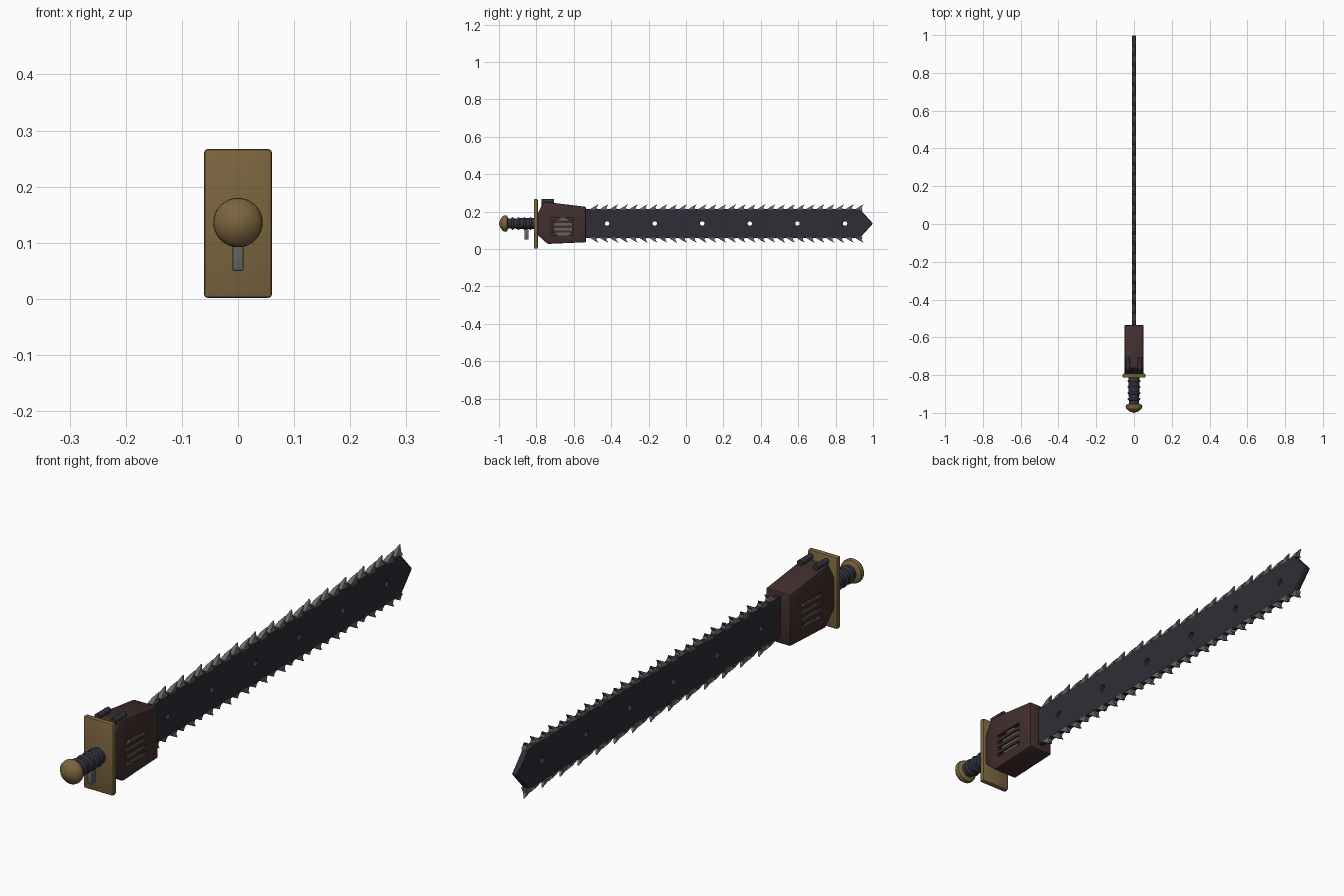
import bpy, bmesh, math
from mathutils import Matrix, Vector

cube = bpy.data.objects.get("Cube")
if cube:
    bpy.data.objects.remove(cube, do_unlink=True)

MID = 0.136  # height of the long axis


def material(name, rgb):
    m = bpy.data.materials.new(name)
    m.use_nodes = True
    m.diffuse_color = (*rgb, 1)
    m.node_tree.nodes["Principled BSDF"].inputs["Base Color"].default_value = (*rgb, 1)
    return m


BRASS = material("brass", (0.20, 0.13, 0.05))
MAROON = material("maroon casing", (0.055, 0.027, 0.027))
BLADE = material("dark blade steel", (0.027, 0.027, 0.038))
GRIP = material("dark grip", (0.03, 0.034, 0.046))
STEEL = material("worn steel", (0.13, 0.13, 0.12))


def finish(name, bm, mat, smooth=True):
    bmesh.ops.recalc_face_normals(bm, faces=bm.faces[:])
    mesh = bpy.data.meshes.new(name)
    bm.to_mesh(mesh)
    bm.free()
    ob = bpy.data.objects.new(name, mesh)
    bpy.context.collection.objects.link(ob)
    if mat:
        mesh.materials.append(mat)
    bpy.ops.object.select_all(action="DESELECT")
    ob.select_set(True)
    bpy.context.view_layer.objects.active = ob
    if smooth:
        bpy.ops.object.shade_smooth_by_angle(angle=math.radians(35))
    return ob


def add_box(bm, center, size):
    mat = Matrix.Translation(center) @ Matrix.Diagonal((*size, 1))
    bmesh.ops.create_cube(bm, size=1, matrix=mat)


def add_rod(bm, center, radius, length, axis, sides=24):
    turn = Vector((0, 0, 1)).rotation_difference(Vector(axis)).to_matrix().to_4x4()
    bmesh.ops.create_cone(bm, cap_ends=True, segments=sides, radius1=radius, radius2=radius,
                          depth=length, matrix=Matrix.Translation(center) @ turn)


def bevel_edges(bm, width, segments=2):
    bmesh.ops.bevel(bm, geom=bm.edges[:], offset=width, segments=segments,
                    affect="EDGES", profile=0.5)


def side_plate(bm, outline, half):
    """Extrude a (y, z) outline across x."""
    face = bm.faces.new([bm.verts.new((-half, y, z)) for y, z in outline])
    out = bmesh.ops.extrude_face_region(bm, geom=[face])
    moved = [v for v in out["geom"] if isinstance(v, bmesh.types.BMVert)]
    bmesh.ops.translate(bm, verts=moved, vec=(2 * half, 0, 0))


def lathe(name, profile, mat):
    """Spin (y, radius) points around the long axis."""
    bm = bmesh.new()
    verts = [bm.verts.new((0, y, MID + r)) for y, r in profile]
    edges = [bm.edges.new(pair) for pair in zip(verts, verts[1:])]
    bmesh.ops.spin(bm, geom=verts + edges, cent=(0, 0, MID), axis=(0, 1, 0),
                   angle=math.tau, steps=32)
    bmesh.ops.remove_doubles(bm, verts=bm.verts[:], dist=0.0001)
    return finish(name, bm, mat)


def cut(target, bm):
    cutter = finish("cutter", bm, None, False)
    cutter.hide_render = True
    mod = target.modifiers.new("cut", "BOOLEAN")
    mod.operation, mod.solver, mod.object = "DIFFERENCE", "EXACT", cutter
    bpy.ops.object.select_all(action="DESELECT")
    target.select_set(True)
    bpy.context.view_layer.objects.active = target
    bpy.ops.object.modifier_apply(modifier=mod.name)
    bpy.data.objects.remove(cutter, do_unlink=True)


# Pommel and grip
lathe("pommel", [(-1, 0), (-0.994, 0.02), (-0.983, 0.036), (-0.974, 0.043), (-0.966, 0.044),
                 (-0.958, 0.042), (-0.952, 0.031), (-0.946, 0)], BRASS)
lathe("grip", [(-0.955, 0), (-0.955, 0.027), (-0.8, 0.03), (-0.8, 0)], GRIP)
for i in range(4):
    y = -0.927 + i * 0.032
    arc = [(y - 0.007 * math.cos(math.pi * k / 6), 0.027 + 0.007 * math.sin(math.pi * k / 6))
           for k in range(7)]
    lathe(f"grip_ring_{i + 1}", arc, GRIP)

# Trigger
bm = bmesh.new()
add_box(bm, (0, -0.853, 0.079), (0.02, 0.022, 0.058))
bevel_edges(bm, 0.003)
finish("trigger", bm, STEEL)

# Hand guard
bm = bmesh.new()
add_box(bm, (0, -0.803, 0.1345), (0.121, 0.021, 0.265))
bevel_edges(bm, 0.006)
finish("hand_guard", bm, BRASS)

# Motor casing with slots cut into both sides
bm = bmesh.new()
side_plate(bm, [(-0.793, 0.19), (-0.76, 0.252), (-0.72, 0.248), (-0.535, 0.225),
                (-0.535, 0.036), (-0.74, 0.027), (-0.793, 0.075)], 0.05)
bevel_edges(bm, 0.005)
casing = finish("motor_casing", bm, MAROON)
bm = bmesh.new()
for side in (-1, 1):
    for i in range(4):
        add_box(bm, (side * 0.05, -0.662, 0.08 + i * 0.026), (0.04, 0.122, 0.014))
cut(casing, bm)

# Motor drum seen through the slots
bm = bmesh.new()
add_rod(bm, (0, -0.657, 0.115), 0.052, 0.086, (1, 0, 0), 32)
finish("motor_drum", bm, STEEL)

# Exhaust pipes
for name, side in (("right", -1), ("left", 1)):
    bm = bmesh.new()
    add_rod(bm, (side * 0.032, -0.74, 0.256), 0.011, 0.066, (0, 1, 0), 16)
    add_rod(bm, (side * 0.032, -0.762, 0.235), 0.01, 0.04, (0, 0, 1), 16)
    finish(f"{name}_exhaust_pipe", bm, GRIP)

# Guide bar with a pointed tip and round holes
bm = bmesh.new()
side_plate(bm, [(-0.56, MID - 0.077), (0.93, MID - 0.077), (0.999, MID),
                (0.93, MID + 0.077), (-0.56, MID + 0.077)], 0.011)
bevel_edges(bm, 0.003, 1)
bar = finish("guide_bar", bm, BLADE)
bm = bmesh.new()
for i in range(6):
    add_rod(bm, (0, -0.422 + i * 0.2545, MID), 0.012, 0.1, (1, 0, 0), 16)
cut(bar, bm)

# Hooked cutting teeth along both edges, leaning to alternate sides
TOOTH = [(0, -0.006, 0.011), (0.046, -0.006, 0.011), (0.042, 0.01, 0.008),
         (0.053, 0.026, 0.002), (0.028, 0.013, 0.008)]
for name, up in (("upper", 1), ("lower", -1)):
    bm = bmesh.new()
    for i in range(28):
        lean = 0.006 * (-1) ** i
        rows = []
        for side in (-1, 1):
            rows.append([bm.verts.new((side * half + lean * max(h, 0) / 0.026,
                                       -0.52 + i * 0.0525 + y, MID + up * (0.077 + h)))
                         for y, h, half in TOOTH])
            bm.faces.new(rows[-1])
        a, b = rows
        for k in range(len(TOOTH)):
            n = (k + 1) % len(TOOTH)
            bm.faces.new((a[k], a[n], b[n], b[k]))
    finish(f"{name}_chain_teeth", bm, STEEL, False)
